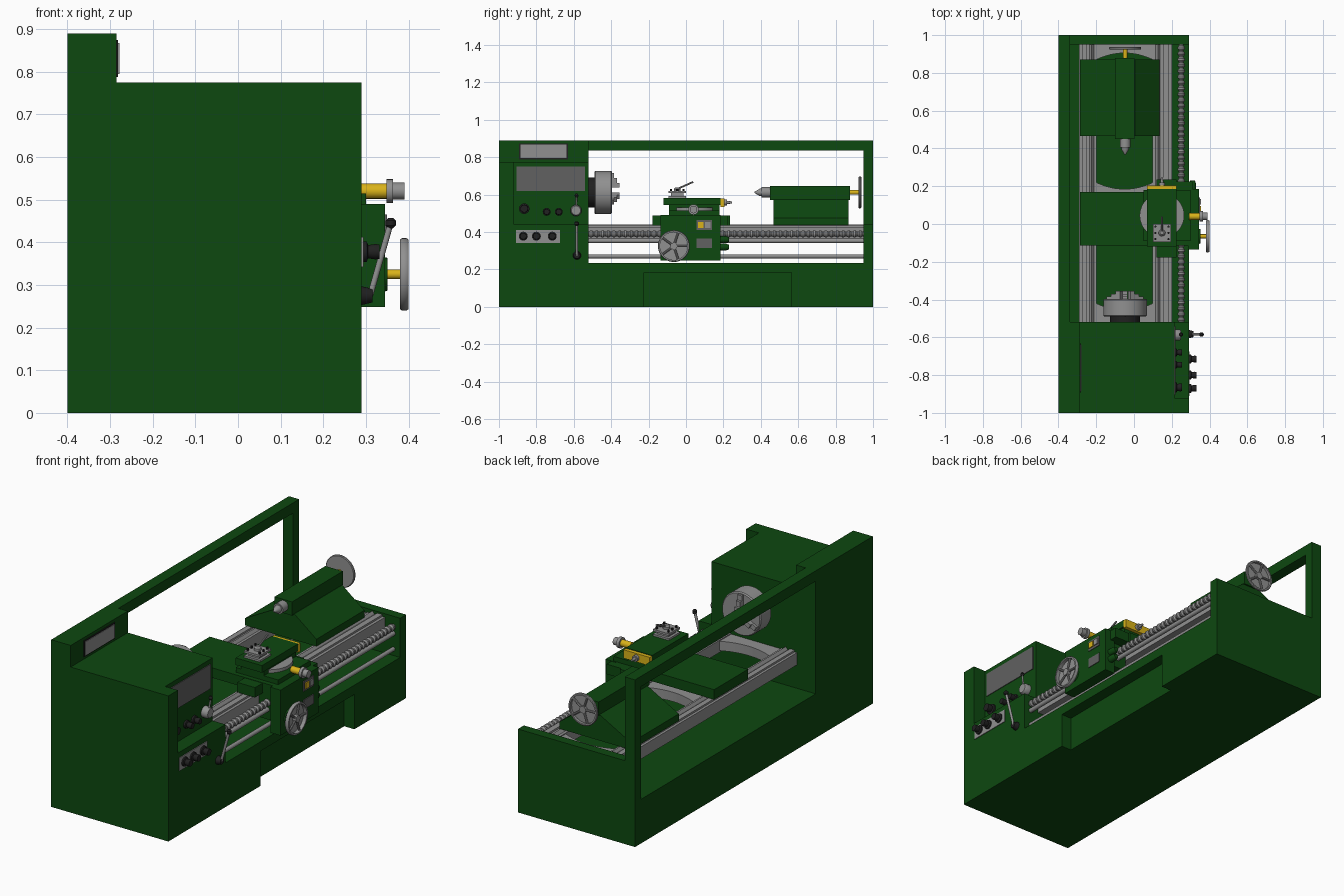
import bpy, bmesh, math
from mathutils import Vector

cube = bpy.data.objects.get("Cube")
if cube:
    bpy.data.objects.remove(cube, do_unlink=True)


def material(name, r, g, b):
    m = bpy.data.materials.new(name)
    m.use_nodes = True
    m.diffuse_color = (r, g, b, 1)
    m.node_tree.nodes["Principled BSDF"].inputs["Base Color"].default_value = (r, g, b, 1)
    return m


GREEN = material("machine green", 0.004, 0.065, 0.005)
STEEL = material("steel grey", 0.28, 0.28, 0.28)
PANEL = material("panel grey", 0.12, 0.12, 0.12)
YELLOW = material("brass yellow", 0.7, 0.45, 0.01)
BLACK = material("knob black", 0.015, 0.015, 0.015)
X, Y, Z = Vector((1, 0, 0)), Vector((0, 1, 0)), Vector((0, 0, 1))


def finish(name, bm, mat, smooth=False):
    bmesh.ops.recalc_face_normals(bm, faces=bm.faces)
    me = bpy.data.meshes.new(name)
    bm.to_mesh(me)
    bm.free()
    me.materials.append(mat)
    if smooth:
        for p in me.polygons:
            p.use_smooth = True
        me.set_sharp_from_angle(angle=math.radians(35))
    ob = bpy.data.objects.new(name, me)
    bpy.context.collection.objects.link(ob)
    return ob


def prism(name, pts, direction, mat):
    """Extrude a closed polygon of 3D points along a vector."""
    bm = bmesh.new()
    face = bm.faces.new([bm.verts.new(p) for p in pts])
    ext = bmesh.ops.extrude_face_region(bm, geom=[face])
    moved = [v for v in ext["geom"] if isinstance(v, bmesh.types.BMVert)]
    bmesh.ops.translate(bm, verts=moved, vec=direction)
    return finish(name, bm, mat)


def box(name, x, y, z, mat=GREEN):
    pts = [(x[0], y[0], z[0]), (x[1], y[0], z[0]), (x[1], y[1], z[0]), (x[0], y[1], z[0])]
    return prism(name, pts, Z * (z[1] - z[0]), mat)


def lathe(name, origin, axis, profile, mat, seg=24):
    """Revolve (distance, radius) pairs around an axis, with capped ends."""
    bm = bmesh.new()
    q = Vector(axis).to_track_quat('Z', 'Y')
    rings = []
    for d, r in profile:
        rings.append([bm.verts.new(Vector(origin) + q @ Vector(
            (r * math.cos(math.tau * i / seg), r * math.sin(math.tau * i / seg), d)))
            for i in range(seg)])
    for a, b in zip(rings, rings[1:]):
        for i in range(seg):
            j = (i + 1) % seg
            bm.faces.new((a[i], a[j], b[j], b[i]))
    bm.faces.new(rings[0])
    bm.faces.new(rings[-1])
    return finish(name, bm, mat, True)


def rod(name, a, b, r, mat=STEEL, seg=16):
    a, b = Vector(a), Vector(b)
    return lathe(name, a, b - a, [(0, r), ((b - a).length, r)], mat, seg)


def handwheel(name, centre, axis, r, width, spokes=5):
    c = Vector(centre)
    q = Vector(axis).to_track_quat('Z', 'Y')
    t, h = r * 0.13, width / 2
    lathe(name + "_rim", c, axis, [(-h, r - t), (-h, r - t * .3), (-h * .5, r), (h * .5, r),
                                   (h, r - t * .3), (h, r - t), (-h, r - t)], STEEL, 40)
    rod(name + "_hub", c - axis * h, c + axis * h, r * 0.22)
    for i in range(spokes):
        a = math.tau * i / spokes
        rod(name + "_spoke", c, c + q @ Vector((math.cos(a), math.sin(a), 0)) * (r - t * .5),
            r * 0.07, STEEL, 8)


def knob(name, x, y, z, r):
    lathe(name, (x, y, z), X, [(0, r), (.01, r), (.013, r * .65), (.03, r * .75),
                               (.04, r * .7)], BLACK)


# Cabinet, with a foot recess in the operator side
box("base_core", (-.4, .23), (-1, 1), (0, .235))
box("base_front_headstock_end", (.23, .29), (-1, -.225), (0, .235))
box("base_front_tailstock_end", (.23, .29), (.565, 1), (0, .235))
box("base_front_lintel", (.23, .29), (-.225, .565), (.185, .235))
box("end_wall", (-.4, .29), (.95, 1), (.235, .444))
box("rear_post", (-.4, -.34), (.95, 1), (.444, .89))
box("rear_beam", (-.4, -.34), (-.52, 1), (.835, .89))

# Headstock housing with stepped front
box("headstock", (-.4, .215), (-1, -.52), (.235, .775))
box("headstock_cheek", (.215, .29), (-1, -.92), (.235, .775))
box("headstock_lower_front", (.215, .29), (-.92, -.52), (.235, .44))
box("headstock_rear_riser", (-.4, -.285), (-1, -.52), (.775, .89))
box("display_frame", (-.285, -.281), (-.893, -.632), (.788, .874), BLACK)
box("display_screen", (-.281, -.278), (-.885, -.64), (.795, .867), STEEL)
box("speed_chart", (.215, .219), (-.905, -.54), (.62, .75), PANEL)
box("switch_plate", (.29, .294), (-.91, -.675), (.342, .412), STEEL)

# Headstock controls
for y in (-.87, -.80, -.715):
    knob("switch_knob", .292, y, .378, .024)
for y, z, r in ((-.865, .525, .028), (-.745, .508, .021), (-.68, .508, .021)):
    knob("gear_knob", .215, y, z, r)
lathe("feed_dial", (.215, -.588, .515), X, [(0, .03), (.025, .03), (.035, .024)], STEEL)
rod("feed_lever", (.24, -.588, .53), (.25, -.585, .595), .005)
lathe("feed_lever_grip", (.249, -.585, .585), Z, [(0, .006), (.01, .011), (.02, .006)], BLACK)
lathe("spindle_lever_boss", (.29, -.583, .275), X, [(0, .022), (.025, .016)], BLACK)
rod("spindle_lever", (.31, -.583, .275), (.358, -.585, .445), .007)
lathe("spindle_lever_grip", (.358, -.585, .433), Z, [(0, .006), (.006, .012), (.018, .012),
                                                    (.024, .006)], BLACK)

# Chuck with stepped jaws
AX, AZ = -.047, .612
lathe("spindle_flange", (AX, -.52, AZ), Y, [(0, .08), (.03, .08)], BLACK, 32)
lathe("chuck_body", (AX, -.49, AZ), Y, [(0, .11), (.005, .115), (.088, .115), (.094, .11),
                                       (.094, .03), (.04, .03)], STEEL, 48)
for i in range(3):
    a = math.pi / 2 + math.tau * i / 3
    out, side = Vector((math.cos(a), 0, math.sin(a))), Vector((-math.sin(a), 0, math.cos(a))) * .013
    for r0, r1, depth in ((.025, .05, .042), (.05, .078, .028), (.078, .105, .014)):
        c = Vector((AX, -.398, AZ))
        prism("chuck_jaw", [c + out * r0 - side, c + out * r1 - side, c + out * r1 + side,
                            c + out * r0 + side], Y * depth, STEEL)


# Bed: two ways with raised ridges, joined by bowed ties
def way(name, x0, x1):
    w = x1 - x0
    shape = [(0, .36), (1, .36), (1, .425), (.85, .425), (.72, .44), (.6, .425),
             (.45, .425), (.45, .435), (.15, .435), (.15, .425), (0, .425)]
    prism(name, [(x0 + u * w, -.52, z) for u, z in shape], Y * 1.47, STEEL)


way("bed_way_rear", -.29, -.198)
way("bed_way_front", .2, .098)


def tie(name, y0, y1, bow0, bow1):
    xs = [-.2 + .3 * i / 12 for i in range(13)]
    arc = [1 - ((x + .05) / .15) ** 2 for x in xs]
    pts = [(x, y0 + bow0 * k, .37) for x, k in zip(xs, arc)]
    pts += [(x, y1 + bow1 * k, .37) for x, k in reversed(list(zip(xs, arc)))]
    prism(name, pts, Z * .05, STEEL)


tie("bed_tie_headstock", -.52, -.42, 0, -.035)
tie("bed_tie_middle", -.02, .22, .035, -.035)
tie("bed_tie_tailstock", .87, .95, .035, 0)

# Lead screw and feed rods
turns = 48
thread = []
for i in range(turns):
    d = 1.47 * i / turns
    thread += [(d, .013), (d + .008, .019), (d + .017, .019), (d + .025, .013)]
lathe("lead_screw", (.25, -.52, .39), Y, thread + [(1.47, .013)], STEEL, 14)
rod("feed_rod", (.25, -.52, .353), (.25, .95, .353), .012)
rod("control_rod", (.25, -.52, .27), (.25, .95, .27), .011)

# Carriage: saddle, apron and apron controls
box("saddle", (-.285, .3), (-.115, .17), (.437, .49))
box("saddle_wing", (.12, .225), (-.178, .235), (.435, .488))
box("saddle_rear_wing", (.225, .31), (.17, .225), (.435, .488))
box("apron", (.285, .345), (-.135, .185), (.248, .49))
box("apron_bridge", (.2, .285), (-.11, .17), (.3, .437))
lathe("apron_boss", (.345, -.065, .325), X, [(0, .04), (.006, .038)], GREEN)
rod("apron_wheel_shaft", (.345, -.065, .325), (.385, -.065, .325), .011, YELLOW)
handwheel("apron_wheel", (.39, -.065, .325), X, .085, .02)
box("button_plate", (.345, .349), (.055, .14), (.41, .465), PANEL)
box("start_button", (.349, .355), (.064, .094), (.422, .453), YELLOW)
box("stop_button", (.349, .355), (.102, .132), (.422, .453), STEEL)
box("apron_nameplate", (.345, .349), (.055, .14), (.315, .365), PANEL)
for z in (.33, .37):
    lathe("apron_side_knob", (.31, .185, z - .01), Y, [(0, .018), (.03, .018), (.045, .012)],
          GREEN)

# Cross slide, swivel disc and compound slide
box("cross_slide", (.05, .3), (-.09, .18), (.49, .515))
lathe("swivel_disc", (.148, .045, .51), Z, [(0, .118), (.022, .118)], STEEL, 48)
box("compound_lower", (.08, .215), (-.09, .18), (.515, .545))
box("compound_slide", (.07, .225), (-.12, .185), (.545, .583))
box("compound_end_plate", (.07, .225), (.185, .205), (.535, .58), YELLOW)
lathe("compound_dial", (.148, .205, .558), Y, [(0, .016), (.015, .016), (.015, .008),
                                              (.04, .006)], STEEL)
rod("cross_feed_shaft", (.29, .04, .52), (.35, .04, .52), .018, YELLOW)
lathe("cross_feed_dial", (.348, .04, .52), X, [(0, .028), (.016, .028), (.016, .02),
                                              (.042, .02)], STEEL)

# Tool post with clamp screws and lever
TX, TY = .148, -.047
for z0, z1, h in ((.583, .593, .047), (.593, .608, .033), (.608, .619, .047)):
    box("tool_post", (TX - h, TX + h), (TY - h, TY + h), (z0, z1), STEEL)
for i in (-1, 0, 1):
    for s in (-1, 1):
        rod("clamp_screw", (TX + s * .035, TY + i * .033, .617),
            (TX + s * .035, TY + i * .033, .63), .006, BLACK, 8)
lathe("tool_post_cap", (TX, TY, .619), Z, [(0, .018), (.012, .018), (.02, .01)], STEEL)
rod("tool_post_lever", (TX, TY, .63), (TX, .038, .668), .005, STEEL, 10)

# Tailstock
body = [(-.285, .437), (.135, .437), (.135, .475), (.005, .575), (-.1, .575), (-.285, .475)]
prism("tailstock_base", [(x, .467, z) for x, z in body], Y * .403, GREEN)
box("tailstock_barrel", (-.1, .003), (.45, .878), (.572, .645))
lathe("tailstock_quill", (AX, .45, AZ), -Y, [(0, .028), (.045, .028), (.045, .02), (.055, .02),
                                            (.085, .002)], STEEL)
rod("tailstock_shaft", (AX, .878, AZ), (AX, .925, AZ), .012, YELLOW)
handwheel("tailstock_wheel", (AX, .93, AZ), Y, .085, .014)
